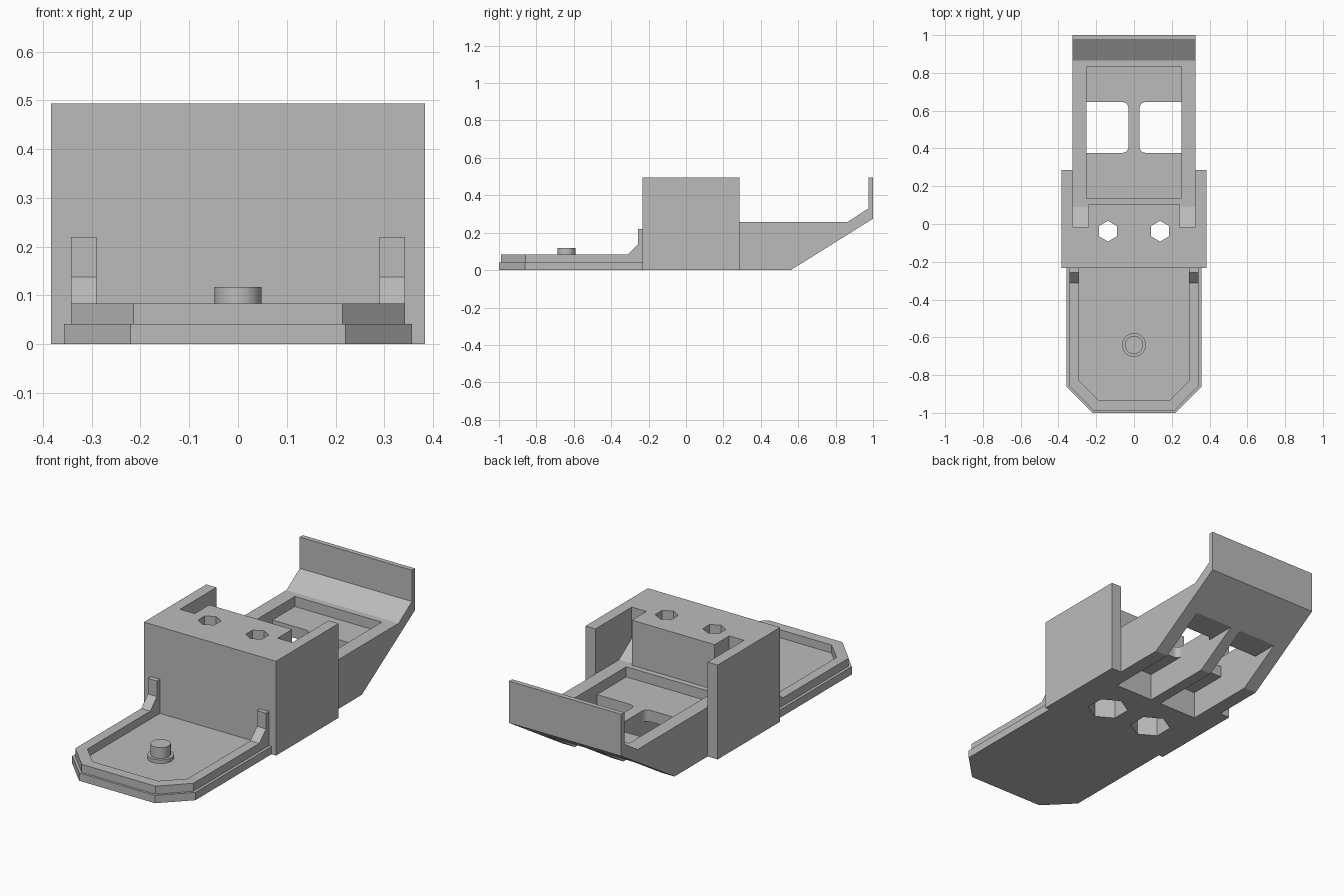
import bpy, bmesh, math
from mathutils import Vector

if "Cube" in bpy.data.objects:
    bpy.data.objects.remove(bpy.data.objects["Cube"])

grey = bpy.data.materials.new("plain grey")
grey.use_nodes = True
COLOUR = (0.5, 0.5, 0.5, 1)
grey.diffuse_color = COLOUR
grey.node_tree.nodes["Principled BSDF"].inputs["Base Color"].default_value = COLOUR


def prism(name, outline, axis, lo, hi):
    """Extrude a closed outline: (x, y) along z, or (y, z) along x."""
    bm = bmesh.new()
    place = (lambda p: (p[0], p[1], lo)) if axis == "z" else (lambda p: (lo, p[0], p[1]))
    face = bm.faces.new([bm.verts.new(place(p)) for p in outline])
    new = bmesh.ops.extrude_face_region(bm, geom=[face])["geom"]
    step = Vector((0, 0, hi - lo)) if axis == "z" else Vector((hi - lo, 0, 0))
    bmesh.ops.translate(bm, vec=step, verts=[g for g in new if isinstance(g, bmesh.types.BMVert)])
    bmesh.ops.recalc_face_normals(bm, faces=bm.faces)
    mesh = bpy.data.meshes.new(name)
    bm.to_mesh(mesh)
    bm.free()
    mesh.materials.append(grey)
    obj = bpy.data.objects.new(name, mesh)
    bpy.context.collection.objects.link(obj)
    return obj


def box(name, x0, x1, y0, y1, z0, z1):
    return prism(name, [(x0, y0), (x1, y0), (x1, y1), (x0, y1)], "z", z0, z1)


def ring(x, y, radius, sides, start=0.0):
    angles = [start + math.tau * i / sides for i in range(sides)]
    return [(x + radius * math.cos(a), y + radius * math.sin(a)) for a in angles]


def clipped(half, front, tip, shoulder, back):
    """Plan outline with two chamfered front corners."""
    right = [(tip, front), (half, shoulder), (half, back)]
    return right + [(-x, y) for x, y in reversed(right)]


def cut(targets, cutters):
    for target in targets:
        bpy.context.view_layer.objects.active = target
        for cutter in cutters:
            mod = target.modifiers.new("cut", "BOOLEAN")
            mod.operation = "DIFFERENCE"
            mod.solver = "EXACT"
            mod.object = cutter
            bpy.ops.object.modifier_apply(modifier=mod.name)
    for cutter in cutters:
        bpy.data.objects.remove(cutter)


TOP, DECK = 0.494, 0.258      # block top and rear deck heights
FRONT, REAR = -0.232, 0.285   # block front and rear
SIDES = (-1, 1)

# Central block and the sloping rear arm with its upright end
block = box("central_block", -0.383, 0.383, FRONT, REAR, 0, TOP)
arm = prism("rear_arm", [(REAR, 0), (0.56, 0), (1, 0.275), (1, TOP), (0.975, TOP),
                         (0.975, 0.33), (0.865, DECK), (REAR, DECK)], "x", -0.325, 0.325)

# Rear channel, ramped corner slots and stepped hexagonal bolt holes
block_cutters = [box("channel_cutter", -0.325, 0.325, 0.105, 0.4, DECK, 0.7)]
for s in SIDES:
    slot = [(0.2, DECK), (0.09, DECK), (-0.015, 0.33), (-0.015, 0.7), (0.2, 0.7)]
    block_cutters.append(prism("slot_cutter", slot, "x", s * 0.24, s * 0.325))
    for radius, top in ((0.055, 0.7), (0.1, 0.25)):
        hexagon = ring(s * 0.138, -0.038, radius, 6, math.pi / 2)
        block_cutters.append(prism("bolt_cutter", hexagon, "z", -0.1, top))
cut([block], block_cutters)

# Tray recess, underside pockets and windows shared by block and arm
shared = [box("recess_cutter", -0.252, 0.252, 0.135, 0.83, 0.205, 0.4)]
for s in SIDES:
    shared.append(box("pocket_cutter", s * 0.03, s * 0.252, 0.17, 0.95, -0.1, 0.145))
    r, inner, y0, y1 = 0.03, 0.03, 0.377, 0.645
    window = [(0.252, y0), (0.252, y1)]
    for cy, start in ((y1 - r, 90), (y0 + r, 180)):
        for i in range(7):
            a = math.radians(start + 15 * i)
            window.append((inner + r + r * math.cos(a), cy + r * math.sin(a)))
    shared.append(prism("window_cutter", [(s * x, y) for x, y in window], "z", 0.1, 0.23))
cut([block, arm], shared)

# Front tray: base plate, raised rim
prism("front_base", clipped(0.357, -1, 0.22, -0.862, FRONT), "z", 0, 0.041)
rim = prism("front_rim", clipped(0.342, -0.988, 0.214, -0.858, FRONT), "z", 0.041, 0.083)
cut([rim], [prism("rim_cutter", clipped(0.29, -0.932, 0.19, -0.832, -0.1), "z", 0, 0.2)])

# Clips standing on the rim against the block
clip = [(FRONT, 0.083), (-0.312, 0.083), (-0.257, 0.138), (-0.257, 0.22), (FRONT, 0.22)]
for s, side in zip(SIDES, ("right", "left")):
    prism(side + "_clip", clip, "x", s * 0.29, s * 0.342)

# Round peg with a collar
for name, radius, top in (("peg_collar", 0.063, 0.06), ("peg", 0.048, 0.117)):
    obj = prism(name, ring(0, -0.64, radius, 48), "z", 0.041, top)
    bpy.ops.object.select_all(action="DESELECT")
    obj.select_set(True)
    bpy.context.view_layer.objects.active = obj
    bpy.ops.object.shade_smooth_by_angle(angle=math.radians(30))
